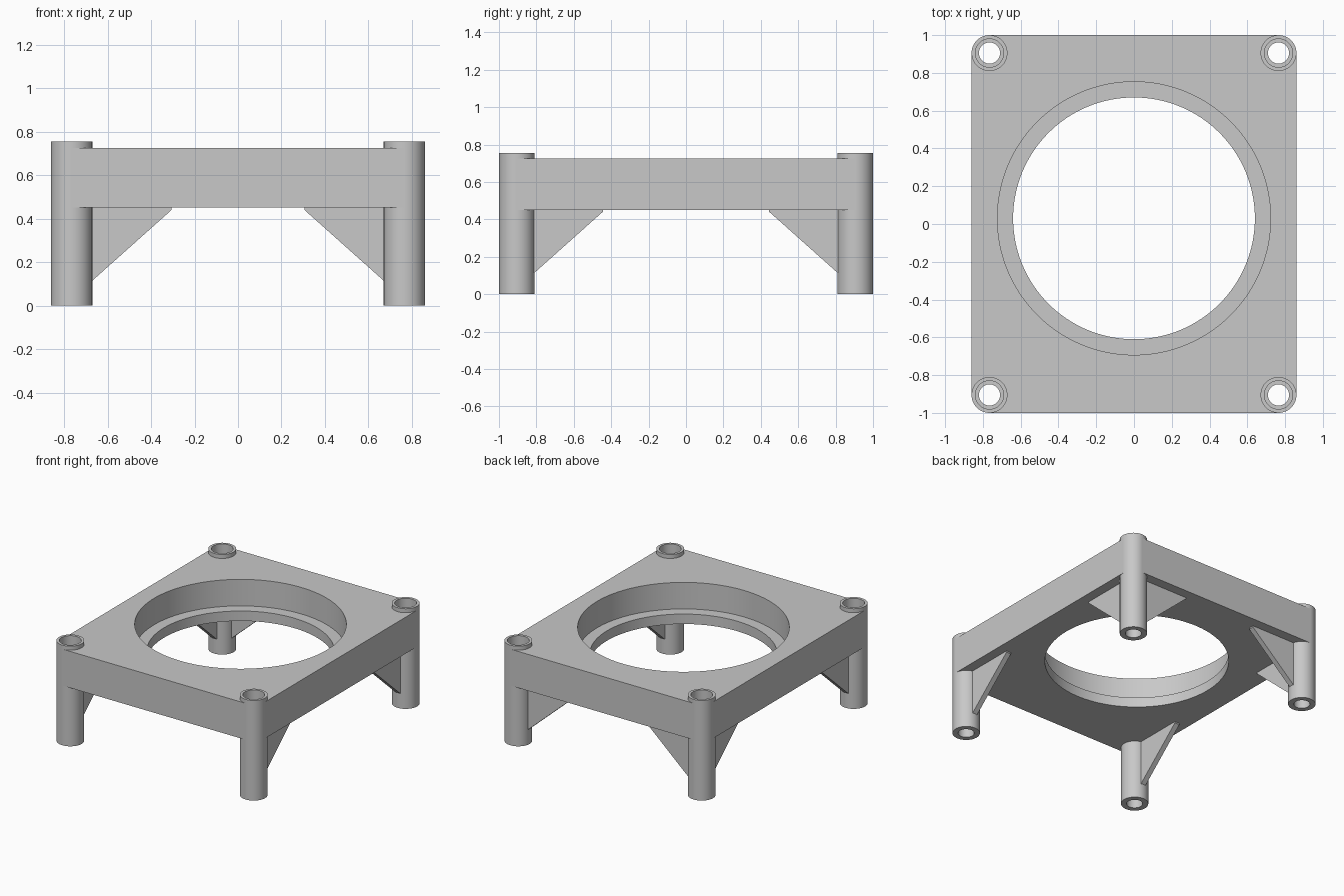
import bpy, bmesh, math
from mathutils import Matrix, Vector

if "Cube" in bpy.data.objects:
    bpy.data.objects.remove(bpy.data.objects["Cube"], do_unlink=True)

HALF_X, HALF_Y = 0.86, 1.0
POST_R, POST_TOP = 0.095, 0.755
PLATE_LOW, PLATE_TOP = 0.45, 0.725
POST_X, POST_Y = HALF_X - POST_R, HALF_Y - POST_R

grey = bpy.data.materials.new("plain grey")
grey.use_nodes = True
COLOUR = (0.58, 0.58, 0.58, 1)
grey.diffuse_color = COLOUR
grey.node_tree.nodes["Principled BSDF"].inputs["Base Color"].default_value = COLOUR


def finish(name, bm):
    bmesh.ops.recalc_face_normals(bm, faces=bm.faces)
    mesh = bpy.data.meshes.new(name)
    bm.to_mesh(mesh)
    bm.free()
    mesh.materials.append(grey)
    obj = bpy.data.objects.new(name, mesh)
    bpy.context.collection.objects.link(obj)
    return obj


def activate(obj):
    bpy.ops.object.select_all(action="DESELECT")
    obj.select_set(True)
    bpy.context.view_layer.objects.active = obj


def smooth(obj):
    activate(obj)
    bpy.ops.object.shade_smooth_by_angle(angle=math.radians(30))


def prism(name, points, direction):
    """Extrude a closed 3D outline along a direction."""
    bm = bmesh.new()
    face = bm.faces.new([bm.verts.new(p) for p in points])
    extruded = bmesh.ops.extrude_face_region(bm, geom=[face])["geom"]
    moved = [g for g in extruded if isinstance(g, bmesh.types.BMVert)]
    bmesh.ops.translate(bm, verts=moved, vec=direction)
    return finish(name, bm)


def cut_cylinder(target, x, y, radius, low, high, sides):
    bm = bmesh.new()
    bmesh.ops.create_cone(bm, cap_ends=True, segments=sides, radius1=radius, radius2=radius,
                          depth=high - low, matrix=Matrix.Translation((x, y, (low + high) / 2)))
    cutter = finish("cutter", bm)
    cutter.hide_render = True
    mod = target.modifiers.new("cut", "BOOLEAN")
    mod.operation, mod.solver, mod.object = "DIFFERENCE", "EXACT", cutter
    activate(target)
    bpy.ops.object.modifier_apply(modifier=mod.name)
    bpy.data.objects.remove(cutter, do_unlink=True)


def lathe(name, profile, x, y, sides=64):
    """Spin a closed (radius, z) profile into a hollow ring."""
    bm = bmesh.new()
    rings = []
    for i in range(sides):
        a = math.tau * i / sides
        rings.append([bm.verts.new((x + r * math.cos(a), y + r * math.sin(a), z)) for r, z in profile])
    n = len(profile)
    for i in range(sides):
        a, b = rings[i], rings[(i + 1) % sides]
        for j in range(n):
            k = (j + 1) % n
            bm.faces.new((a[j], b[j], b[k], a[k]))
    return finish(name, bm)


# Plate with corners trimmed where the posts take over
outline = [(POST_X, HALF_Y), (-POST_X, HALF_Y), (-HALF_X, POST_Y), (-HALF_X, -POST_Y),
           (-POST_X, -HALF_Y), (POST_X, -HALF_Y), (HALF_X, -POST_Y), (HALF_X, POST_Y)]
plate = prism("plate", [(x, y, PLATE_LOW) for x, y in outline], (0, 0, PLATE_TOP - PLATE_LOW))

# Stepped round opening and clearance for the posts
cut_cylinder(plate, 0, 0.03, 0.64, 0.3, 0.9, 128)
cut_cylinder(plate, 0, 0.03, 0.723, 0.525, 0.9, 128)
for sx in (-1, 1):
    for sy in (-1, 1):
        cut_cylinder(plate, sx * POST_X, sy * POST_Y, 0.085, 0.3, 0.9, 32)
smooth(plate)

# Hollow posts with a wider upper bore
POST_PROFILE = [(POST_R, 0), (POST_R, POST_TOP), (0.075, POST_TOP),
                (0.075, PLATE_LOW), (0.056, PLATE_LOW), (0.056, 0)]
# Brace outline: distance from post centre, height
BRACE = [(0.088, 0.108), (0.46, 0.44), (0.46, 0.46), (0.088, 0.46)]
THICK = 0.04


def brace(name, x, y, along):
    side = Vector((-along.y, along.x, 0)) * THICK
    start = Vector((x, y, 0)) - side / 2
    prism(name, [start + along * d + Vector((0, 0, z)) for d, z in BRACE], side)


for sx, side_name in ((-1, "right"), (1, "left")):
    for sy, end_name in ((-1, "front"), (1, "back")):
        label = end_name + "_" + side_name
        x, y = sx * POST_X, sy * POST_Y
        smooth(lathe(label + "_post", POST_PROFILE, x, y))
        brace(label + "_side_brace", x, y, Vector((0, -sy, 0)))
        if sy > 0:
            brace(label + "_cross_brace", x, y, Vector((-sx, 0, 0)))
